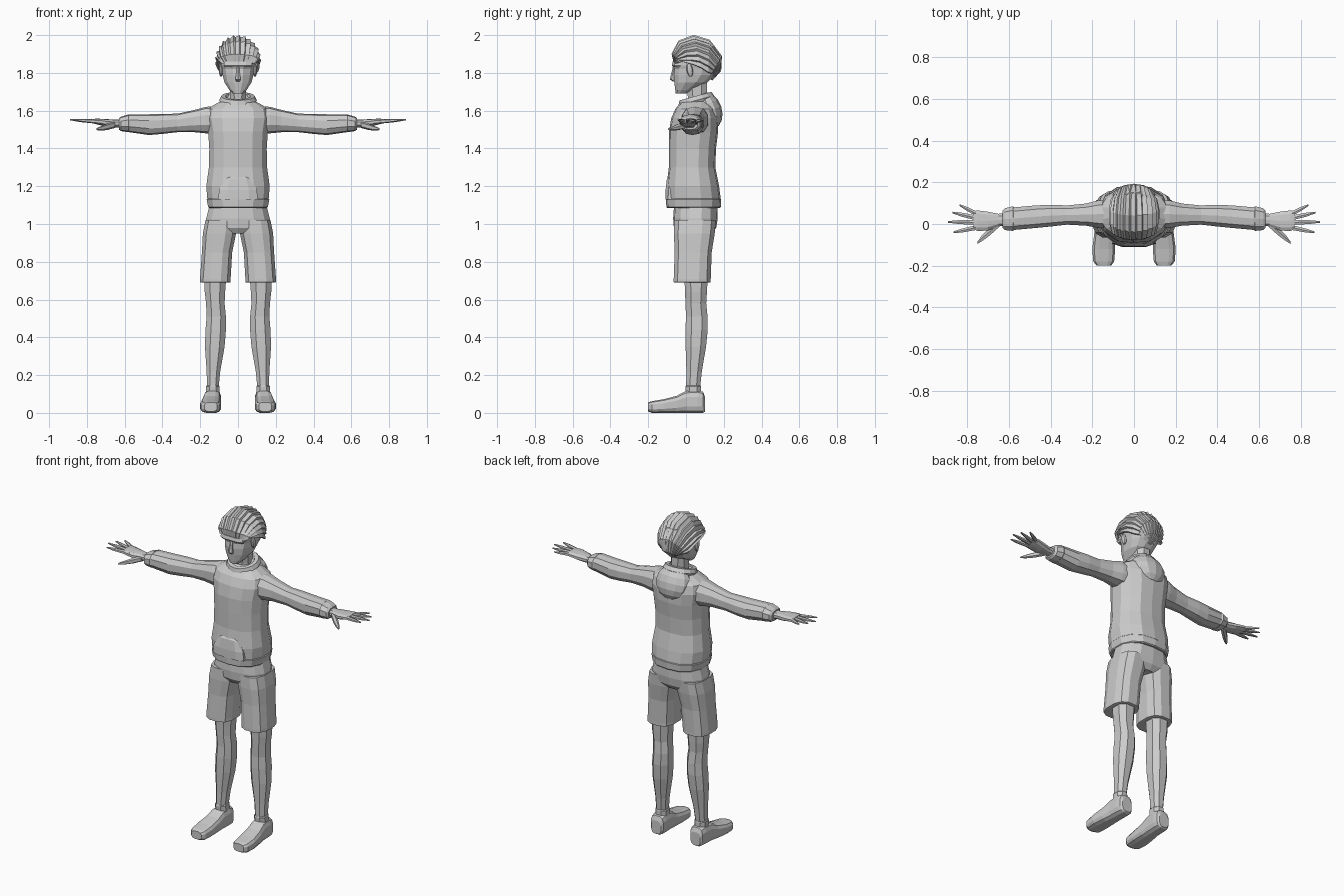
import bpy
import bmesh
from math import sin, cos, pi, radians
from mathutils import Vector, Matrix

old_cube = bpy.data.objects.get("Cube")
if old_cube:
    bpy.data.objects.remove(old_cube, do_unlink=True)

UNIT = 0.01  # profile rows below are in hundredths
AXES = {"z": (2, 0, 1), "x": (0, 1, 2), "y": (1, 0, 2)}

# One plain clay colour for everything
clay = bpy.data.materials.new("plain_grey")
clay.diffuse_color = (0.6, 0.6, 0.6, 1)
clay.use_nodes = True
clay.node_tree.nodes["Principled BSDF"].inputs["Base Color"].default_value = clay.diffuse_color


def finish(name, bm, mirrored=False):
    """Turn a bmesh into a flat shaded object, optionally mirrored over x."""
    bmesh.ops.recalc_face_normals(bm, faces=bm.faces)
    mesh = bpy.data.meshes.new(name)
    bm.to_mesh(mesh)
    bm.free()
    mesh.materials.append(clay)
    obj = bpy.data.objects.new(name, mesh)
    bpy.context.scene.collection.objects.link(obj)
    if mirrored:
        mirror = obj.modifiers.new("mirror", "MIRROR")
        mirror.use_mirror_merge = False
    return obj


def rounded(value, power):
    return abs(value) ** (2 / power) * (1 if value > 0 else -1)


def loft(name, axis, rows, sides=12, power=2.3, mirrored=False):
    """Capped tube; a row is (along, centre a, centre b, radius a, radius b)."""
    bm = bmesh.new()
    along, first, second = AXES[axis]
    grow = 1 / cos(pi / sides)
    rings = []
    for t, ca, cb, ra, rb in rows:
        ring = []
        for i in range(sides):
            angle = 2 * pi * (i + 0.5) / sides
            co = Vector()
            co[along] = t
            co[first] = ca + ra * min(1, grow * abs(rounded(cos(angle), power))) * (1 if cos(angle) > 0 else -1)
            co[second] = cb + rb * min(1, grow * abs(rounded(sin(angle), power))) * (1 if sin(angle) > 0 else -1)
            co.z = max(co.z, 0)
            ring.append(bm.verts.new(co * UNIT))
        rings.append(ring)
    for low, high in zip(rings, rings[1:]):
        for i in range(sides):
            j = (i + 1) % sides
            bm.faces.new((low[i], low[j], high[j], high[i]))
    bm.faces.new(rings[0])
    bm.faces.new(rings[-1])
    return finish(name, bm, mirrored)


def blob(name, centre, radii, tilt=0, mirrored=False, segments=12):
    """Faceted ellipsoid tilted about the x axis."""
    bm = bmesh.new()
    bmesh.ops.create_uvsphere(bm, u_segments=segments, v_segments=8, radius=UNIT)
    matrix = (Matrix.Translation(Vector(centre) * UNIT)
              @ Matrix.Rotation(radians(tilt), 4, "X") @ Matrix.Diagonal((*radii, 1)))
    bmesh.ops.transform(bm, matrix=matrix, verts=bm.verts)
    return finish(name, bm, mirrored)


def collar(name, centre, radius_x, radius_y, thick, tall, tilt, around=16, section=6):
    """Tilted oval ring of cloth."""
    bm = bmesh.new()
    spin = Matrix.Translation(Vector(centre) * UNIT) @ Matrix.Rotation(radians(tilt), 4, "X")
    rings = []
    for i in range(around):
        a = 2 * pi * i / around
        ring = []
        for j in range(section):
            b = 2 * pi * j / section
            co = Vector(((radius_x + thick * cos(b)) * cos(a),
                         (radius_y + thick * cos(b)) * sin(a), tall * sin(b)))
            ring.append(bm.verts.new(spin @ (co * UNIT)))
        rings.append(ring)
    for i in range(around):
        ring, after = rings[i], rings[(i + 1) % around]
        for j in range(section):
            k = (j + 1) % section
            bm.faces.new((ring[j], ring[k], after[k], after[j]))
    return finish(name, bm)


# Hoodie: body, hem band, front pocket, collar and hanging hood
loft("hoodie_body", "z", [
    (109, 0, 4, 15, 13.6), (110, 0, 4, 15.6, 14.3), (114, 0, 4, 16.3, 14.3),
    (120, 0, 3.6, 16.8, 13.9), (130, 0, 3.2, 15.4, 12.3), (140, 0, 3.4, 15.2, 12.5),
    (149, 0, 4, 15.8, 13), (156, 0, 4.6, 17, 12.4), (161, 0, 5, 16.2, 10.6),
    (164, 0, 5.5, 11, 8.5), (166, 0, 6, 7, 6)], sides=14)
loft("hoodie_hem", "z", [
    (108.5, 0, 4, 15.2, 13.9), (109, 0, 4, 15.8, 14.4), (113, 0, 4, 16.6, 14.6),
    (113.6, 0, 4, 16, 14)], sides=14)
loft("front_pocket", "z", [
    (113, 0, -7.5, 10.5, 3.4), (118, 0, -7.4, 10, 3.4), (124, 0, -6.6, 7.5, 3.5),
    (125, 0, -6, 7, 3.3)], sides=8, power=3)
collar("hood_collar", (0, 5.5, 165.5), 7.8, 7.6, 2.2, 2.6, 15)
blob("hood", (0, 12, 160), (11, 7, 10), tilt=18)

# Sleeves with folded cuffs
loft("sleeve", "x", [
    (11, 4.8, 155, 7, 7.5), (17, 4.7, 155, 6.6, 7), (23, 4.5, 154.5, 5.3, 5.9),
    (32, 4.3, 153.5, 4.6, 4.9), (40, 4, 153, 5.2, 5.3), (47, 3.5, 152.6, 5.4, 5.5),
    (57, 2.6, 153.3, 5.4, 4.8), (58, 2.6, 153.3, 5.6, 4.6)], sides=10, mirrored=True)
loft("cuff", "x", [
    (57, 2.6, 153.3, 5.2, 4.2), (58, 2.6, 153.3, 5.9, 4.7), (62, 2.3, 153, 5.2, 3.8),
    (63, 2.2, 153, 4, 3)], sides=10, mirrored=True)

# Hands: palm, four fingers and thumb
loft("palm", "x", [
    (61, 2, 153, 3, 2.3), (65, 1.9, 153.2, 3, 2), (70, 1.4, 153.6, 4.5, 2),
    (75, 1.6, 154.3, 4.9, 1.5), (77, 1.8, 154.5, 4.2, 1.1)], sides=10, mirrored=True)
FINGERS = {"little": (5.2, 83.5, 9), "ring": (3, 87, 5.5),
           "middle": (0.8, 89, 1), "index": (-1.8, 86.5, -4)}
for finger, (root_y, tip_x, tip_y) in FINGERS.items():
    knuckle = 0.6
    loft(finger + "_finger", "x", [
        (72, root_y - 0.5, 154, 1.1, 1.2), (76, root_y, 154.3, 1.15, 1.1),
        (76 + (tip_x - 76) * knuckle, root_y + (tip_y - root_y) * knuckle, 154.8, 0.95, 0.8),
        (tip_x, tip_y, 155.2, 0.4, 0.3)], sides=6, power=2, mirrored=True)
loft("thumb", "x", [
    (65, 0, 152.6, 1.8, 1.7), (69, -3.5, 151.5, 1.9, 1.7), (72.5, -6.5, 150.6, 1.5, 1.2),
    (75, -9, 150.2, 0.6, 0.5)], sides=6, power=2, mirrored=True)

# Shorts: hips and two wide legs
loft("shorts_hips", "z", [
    (95, 0, 4.6, 9, 9), (98, 0, 4.8, 17, 11.2), (103, 0, 5, 16.8, 11.8),
    (110, 0, 5.2, 15, 11.5)], sides=14)
loft("shorts_leg", "z", [
    (69, 12, 3.3, 7.4, 9.2), (69.2, 12, 3.3, 8.1, 9.8), (71, 12, 3.3, 8.1, 9.8),
    (85, 11.1, 3.8, 8, 9.8), (95, 9.8, 4.4, 8.8, 10.8), (102, 9, 4.8, 8.2, 11)],
    sides=12, power=2.6, mirrored=True)

# Bare legs with knees and calves, short socks, shoes
loft("leg", "z", [
    (8, 13.3, 4, 3, 3.5), (14, 13.3, 3.8, 3.1, 3.7), (22, 13, 4.3, 3.6, 4.1),
    (35, 12.3, 5.2, 5.2, 5.4), (44, 11.8, 5.6, 5.4, 5.9), (51, 11.5, 5.7, 5.1, 5.7),
    (58, 12, 5.2, 4.9, 5.5), (64, 12.2, 5.3, 5.4, 5.8), (75, 12, 5.3, 6, 6.3)],
    sides=8, mirrored=True)
loft("sock", "z", [
    (8, 13.3, 4, 3.6, 4), (14, 13.3, 3.8, 3.6, 4.1), (14.5, 13.3, 3.8, 3.2, 3.8)],
    sides=8, mirrored=True)
loft("shoe", "y", [
    (-20, 14.4, 3.2, 3.4, 2.4), (-18, 14.5, 3.1, 5, 3.1), (-12, 14.5, 3.6, 5.5, 3.6),
    (-5, 14.1, 4.5, 5, 4.5), (0, 13.7, 5.8, 4.6, 5.8), (6, 13.5, 6, 4.6, 6),
    (9, 13.4, 5.6, 4.2, 5.6), (10, 13.4, 4.6, 3.2, 4)], sides=12, power=3, mirrored=True)

# Head: neck, angular face, nose, brow and ears
loft("neck", "z", [
    (160, 0, 6.5, 5, 5.5), (167, 0, 6, 4.2, 5), (176, 0, 5.5, 4.6, 5.5)], sides=8)
loft("head", "z", [
    (169, 0, -2.6, 2.8, 2.8), (171, 0, -0.8, 4.6, 4.9), (175, 0, 2.6, 7.2, 8.8),
    (179, 0, 4.5, 8.2, 11), (182, 0, 5.2, 8.6, 11.3), (184, 0, 5.3, 9, 12.2),
    (189, 0, 6, 9.2, 12), (194, 0, 6, 7.5, 9)], sides=12)
loft("nose", "z", [
    (175.5, 0, -5.8, 1, 1.2), (176.5, 0, -6.4, 1.4, 2.2), (180, 0, -6, 0.9, 1.7),
    (184, 0, -5.6, 0.6, 1.2)], sides=6, power=2)
loft("brow", "z", [
    (183, 0, -4.6, 7, 2), (184, 0, -4.6, 7.6, 2.9), (186, 0, -4.4, 7.2, 2.6)], sides=8, power=3)
blob("ear", (9, 2, 181.5), (1.1, 1.7, 3.6), tilt=10, mirrored=True, segments=8)

# Hair: swept-back ridged locks between a crown profile and a temple profile
CROWN = [(-6.6, 185.5), (-7.6, 190), (-4, 197), (4, 200), (12.5, 197.5),
         (19, 189), (18.6, 181), (14, 176)]
TEMPLE = [(-5.5, 185, 8.4), (-3.5, 187, 10.8), (2, 187.5, 12), (7, 187, 12),
          (12, 184.5, 11), (15, 182, 8.5), (15, 179, 5), (13, 176.5, 2)]
LOCKS = 15
bm = bmesh.new()
columns = []
for step in range(2 * LOCKS + 1):
    ridge = step % 2
    phi = radians(-112 + 224 * (step + 0.5 * ridge) / (2 * LOCKS))
    scale = 1.01 if ridge else 0.92
    column = []
    for (top_y, top_z), (side_y, side_z, side_x) in zip(CROWN, TEMPLE):
        lift = cos(phi) * scale
        column.append(bm.verts.new(Vector((
            side_x * sin(phi) * scale, side_y + (top_y - side_y) * lift,
            side_z + (top_z - side_z) * lift)) * UNIT))
    columns.append(column)
for left, right in zip(columns, columns[1:]):
    for i in range(len(CROWN) - 1):
        bm.faces.new((left[i], right[i], right[i + 1], left[i + 1]))
finish("swept_hair", bm)
